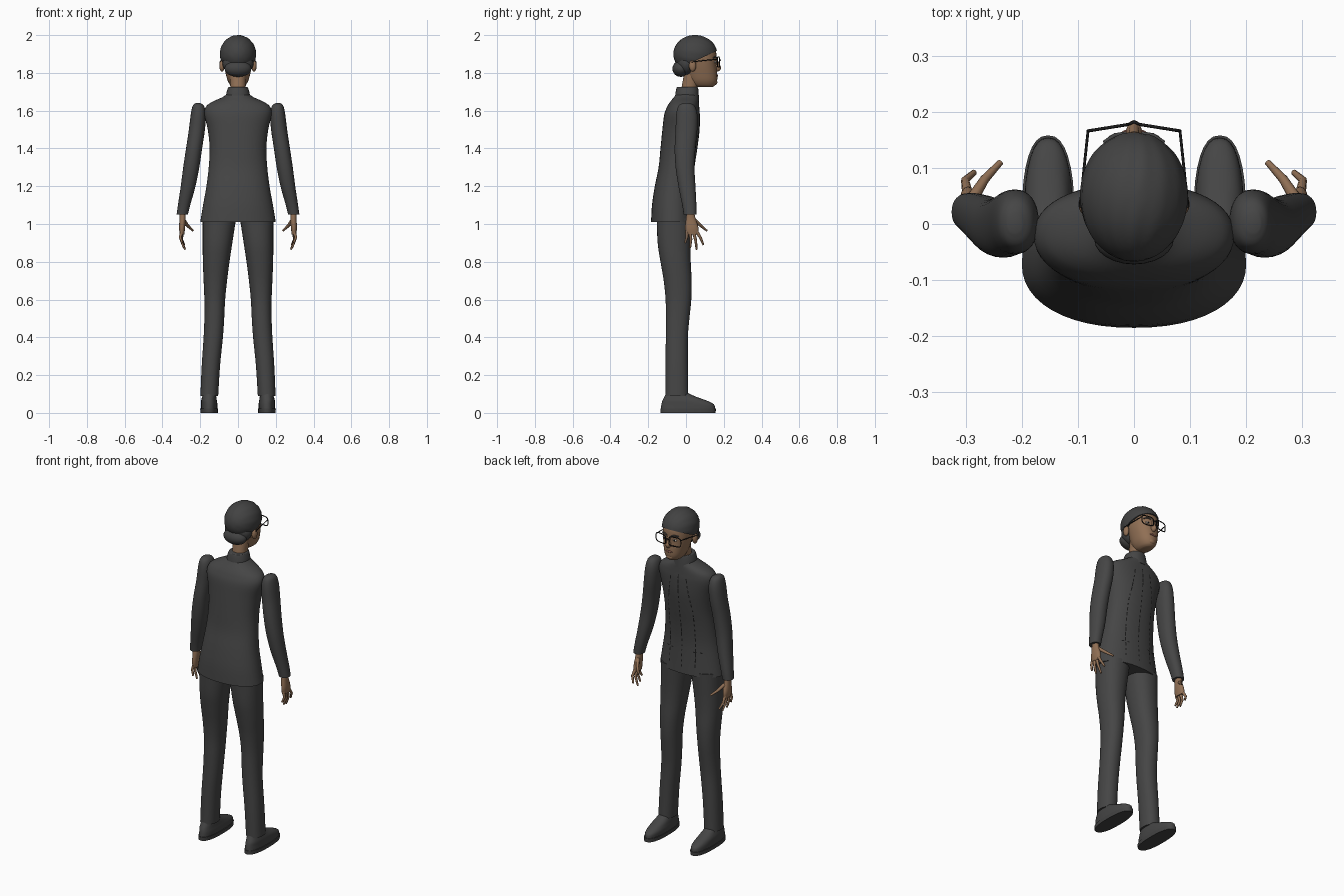
import bpy, bmesh, math, random
from mathutils import Vector

random.seed(4)
default_cube = bpy.data.objects.get("Cube")
if default_cube:
    bpy.data.objects.remove(default_cube, do_unlink=True)


def material(name, color):
    mat = bpy.data.materials.new(name)
    mat.use_nodes = True
    mat.diffuse_color = (*color, 1)
    shader = next(n for n in mat.node_tree.nodes if n.type == "BSDF_PRINCIPLED")
    shader.inputs["Base Color"].default_value = (*color, 1)
    return mat


SUIT = material("charcoal cloth", (.06, .06, .06))
HAIR = material("dark grey hair", (.055, .055, .055))
SKIN = material("brown skin", (.28, .16, .09))
BLACK = material("black", (.01, .01, .01))
LIPS = material("dark lips", (.19, .08, .06))
WHITE = material("eye white", (.6, .57, .52))


def finish(name, mesh, mat, mirror=False, angle=50):
    """Link a mesh as a smooth object, optionally mirrored across x."""
    obj = bpy.data.objects.new(name, mesh)
    bpy.context.scene.collection.objects.link(obj)
    mesh.materials.clear()
    mesh.materials.append(mat)
    mesh.polygons.foreach_set("use_smooth", [True] * len(mesh.polygons))
    mesh.set_sharp_from_angle(angle=math.radians(angle))
    if mirror:
        obj.modifiers.new("Mirror", "MIRROR").use_clip = False
    return obj


def from_bmesh(name, bm, mat, **options):
    bmesh.ops.recalc_face_normals(bm, faces=bm.faces)
    mesh = bpy.data.meshes.new(name)
    bm.to_mesh(mesh)
    bm.free()
    return finish(name, mesh, mat, **options)


def smooth_rows(rows, steps=4):
    """Catmull-Rom interpolation between cross-section rows."""
    out = []
    for i in range(len(rows) - 1):
        a, b, c, d = (rows[min(max(k, 0), len(rows) - 1)] for k in range(i - 1, i + 3))
        for s in range(steps):
            t = s / steps
            out.append([q + t / 2 * (r - p + t * (2*p - 5*q + 4*r - e + t * (3*(q - r) + e - p)))
                        for p, q, r, e in zip(a, b, c, d)])
    return out + [list(rows[-1])]


def loft(name, rows, mat, power=2.2, sides=32, **options):
    """Skin horizontal superellipse rings; each row is z, x min, x max, y min, y max."""
    bm = bmesh.new()
    rings = []
    for z, x0, x1, y0, y1 in smooth_rows(rows):
        ring = []
        for k in range(sides):
            a = math.tau * k / sides
            c, s = math.cos(a), math.sin(a)
            u = math.copysign(abs(c) ** (2 / power), c)
            v = math.copysign(abs(s) ** (2 / power), s)
            ring.append(bm.verts.new(((x0 + x1 + u * (x1 - x0)) / 2,
                                      (y0 + y1 + v * (y1 - y0)) / 2, z)))
        rings.append(ring)
    for low, high in zip(rings, rings[1:]):
        for k in range(sides):
            j = (k + 1) % sides
            bm.faces.new((low[k], low[j], high[j], high[k]))
    bm.faces.new(rings[0])
    bm.faces.new(rings[-1])
    return from_bmesh(name, bm, mat, **options)


def ellipsoid(name, center, radii, mat, **options):
    bm = bmesh.new()
    bmesh.ops.create_uvsphere(bm, u_segments=24, v_segments=16, radius=1)
    for v in bm.verts:
        v.co = Vector(center) + v.co * Vector(radii)
    return from_bmesh(name, bm, mat, **options)


def tube(name, points, radius, mat, closed=False, taper=1, **options):
    """Round tube along a path, converted to a mesh."""
    curve = bpy.data.curves.new(name, "CURVE")
    curve.dimensions = "3D"
    curve.bevel_depth = radius
    curve.bevel_resolution = 2
    curve.use_fill_caps = True
    spline = curve.splines.new("POLY")
    spline.points.add(len(points) - 1)
    for i, (point, co) in enumerate(zip(spline.points, points)):
        point.co = (*co, 1)
        point.radius = 1 + (taper - 1) * i / (len(points) - 1)
    spline.use_cyclic_u = closed
    temp = bpy.data.objects.new(name + " path", curve)
    bpy.context.scene.collection.objects.link(temp)
    mesh = bpy.data.meshes.new_from_object(temp.evaluated_get(bpy.context.evaluated_depsgraph_get()))
    bpy.data.objects.remove(temp, do_unlink=True)
    return finish(name, mesh, mat, **options)


def centered(rows):
    """Turn z, half width, y min, y max into full loft rows."""
    return [(z, -w, w, y0, y1) for z, w, y0, y1 in rows]


# Jacket and standing collar
jacket_rows = centered([
    (1.01, .2, -.185, .045), (1.1, .185, -.18, .04), (1.2, .167, -.165, .037),
    (1.3, .155, -.145, .045), (1.4, .15, -.135, .06), (1.5, .16, -.125, .072),
    (1.58, .178, -.115, .073), (1.62, .17, -.1, .07), (1.645, .14, -.085, .068),
    (1.67, .085, -.065, .066), (1.69, .055, -.05, .06)])
loft("jacket", jacket_rows, SUIT, sides=48)
loft("collar", centered([(1.65, .066, -.06, .07), (1.69, .062, -.056, .067),
                         (1.72, .053, -.05, .064), (1.725, .049, -.046, .06)]), SUIT)


def front_y(x, z):
    """Front surface of the jacket."""
    rows = smooth_rows(jacket_rows)
    a, b = next((p, q) for p, q in zip(rows, rows[1:]) if p[0] <= z <= q[0])
    t = (z - a[0]) / (b[0] - a[0])
    w, y0, y1 = (a[k] + t * (b[k] - a[k]) for k in (2, 3, 4))
    return (y0 + y1) / 2 + (y1 - y0) / 2 * (1 - min(1, abs(x / w)) ** 2.2) ** (1 / 2.2)


# Broken seam lines on the jacket front
bm = bmesh.new()
for x0, z0, x1, z1 in [(0, 1.05, 0, 1.62), (.085, 1.06, .08, 1.4), (.08, 1.4, .05, 1.6),
                       (-.085, 1.06, -.08, 1.4), (-.08, 1.4, -.05, 1.6),
                       (.06, 1.15, .12, 1.15), (-.12, 1.15, -.06, 1.15)]:
    count = round(math.hypot(x1 - x0, z1 - z0) / .03)
    across = Vector((z1 - z0, x0 - x1)).normalized() * .003
    for i in range(count):
        length = random.uniform(.3, .9)
        quad = []
        for t, side in ((0, -1), (0, 1), (length, 1), (length, -1)):
            f = (i + t) / count
            x = x0 + f * (x1 - x0) + side * across.x
            z = z0 + f * (z1 - z0) + side * across.y
            quad.append(bm.verts.new((x, front_y(x, z) + .002, z)))
        bm.faces.new(quad)
from_bmesh("jacket_seams", bm, BLACK)

# Sleeves
loft("sleeve", [
    (1.64, .2, .225, -.015, .02), (1.625, .18, .24, -.04, .045), (1.58, .17, .25, -.052, .06),
    (1.5, .175, .26, -.055, .06), (1.4, .19, .275, -.06, .05), (1.3, .205, .29, -.055, .045),
    (1.2, .225, .303, -.04, .05), (1.1, .253, .318, -.02, .055), (1.05, .265, .325, -.012, .055)],
    SUIT, mirror=True)

# Hands
loft("palm", [(1.07, .28, .312, .005, .042), (1.03, .277, .31, 0, .05),
              (.98, .28, .312, -.005, .066), (.945, .284, .308, 0, .066)], SKIN, sides=16, mirror=True)
for i, (tip_x, tip_y, tip_z) in enumerate([(.295, -.004, .9), (.287, .022, .875),
                                           (.28, .056, .865), (.285, .092, .89)]):
    base = Vector((.297, .005 + .017 * i, .96))
    tip = Vector((tip_x, tip_y, tip_z))
    knuckle = base.lerp(tip, .5) + Vector((.01, .004, 0))
    tube("finger", [base, knuckle, tip], .0095, SKIN, taper=.55, mirror=True)
tube("thumb", [(.288, .045, 1.02), (.266, .08, .99), (.238, .11, .965)], .011, SKIN,
     taper=.5, mirror=True)

# Trousers
loft("trouser_leg", [
    (1.03, .01, .187, -.155, .03), (.9, .03, .187, -.15, .025), (.8, .045, .186, -.135, .025),
    (.7, .058, .182, -.118, .03), (.6, .068, .178, -.108, .028), (.5, .073, .178, -.107, .018),
    (.4, .08, .182, -.107, .01), (.25, .095, .192, -.108, .01), (.09, .105, .199, -.108, .012)],
    SUIT, mirror=True)

# Shoes
loft("shoe_upper", [(.02, .11, .196, -.133, .154), (.045, .109, .196, -.13, .148),
                    (.065, .112, .195, -.125, .11), (.085, .115, .19, -.115, .055),
                    (.105, .12, .185, -.105, .01)], SUIT, power=2.4, mirror=True)
loft("shoe_sole", [(0, .107, .199, -.135, .157), (.022, .106, .2, -.136, .158)],
     HAIR, power=2.4, mirror=True)

# Neck and head
loft("neck", centered([(1.68, .043, -.03, .06), (1.73, .041, -.022, .063),
                       (1.8, .046, -.01, .1)]), SKIN)
loft("head", centered([
    (1.725, .025, .06, .14), (1.735, .04, .035, .155), (1.76, .055, .015, .165),
    (1.8, .066, 0, .165), (1.84, .075, -.01, .161), (1.88, .08, -.03, .162),
    (1.92, .078, -.04, .156), (1.95, .06, -.02, .13)]), SKIN)

# Face details
ellipsoid("nose", (0, .163, 1.827), (.014, .022, .02), SKIN)
tube("nose_bridge", [(0, .157, 1.875), (0, .172, 1.835)], .009, SKIN)
ellipsoid("lips", (0, .161, 1.786), (.023, .009, .007), LIPS)
ellipsoid("chin", (0, .152, 1.75), (.022, .014, .015), SKIN)
ellipsoid("ear", (.085, .035, 1.837), (.014, .019, .03), SKIN, mirror=True)
ellipsoid("eye", (.033, .154, 1.857), (.013, .006, .006), WHITE, mirror=True)
ellipsoid("iris", (.033, .158, 1.857), (.005, .003, .005), BLACK, mirror=True)
tube("eyebrow", [(.014, .161, 1.88), (.034, .158, 1.886), (.053, .145, 1.88)], .004,
     HAIR, mirror=True)

# Swept hair cut along a slanted hairline, with a low bun
bm = bmesh.new()
bmesh.ops.create_uvsphere(bm, u_segments=64, v_segments=24, radius=1)
for v in bm.verts:
    ridge = 1 + .008 * math.sin(14 * math.atan2(v.co.z, v.co.x) + 3 * v.co.y)
    v.co = Vector((0, .049, 1.9)) + v.co * Vector((.096, .116, .1)) * ridge
bmesh.ops.bisect_plane(bm, geom=bm.verts[:] + bm.edges[:] + bm.faces[:], clear_inner=True,
                       plane_co=(0, .16, 1.915), plane_no=(0, -.46, 1))
bmesh.ops.holes_fill(bm, edges=[e for e in bm.edges if e.is_boundary], sides=0)
from_bmesh("swept_hair", bm, HAIR)
ellipsoid("nape_hair", (0, .005, 1.85), (.082, .055, .065), HAIR)
ellipsoid("hair_bun", (0, -.027, 1.822), (.071, .045, .043), HAIR)

# Glasses
rim = []
for k in range(20):
    a = math.tau * k / 20
    c, s = math.cos(a), math.sin(a)
    x = .046 + .036 * math.copysign(abs(c) ** .5, c)
    rim.append((x, .179 - .16 * x, 1.857 + .027 * math.copysign(abs(s) ** .5, s)))
tube("glasses_rim", rim, .0028, BLACK, closed=True, mirror=True)
tube("glasses_temple", [(.082, .165, 1.872), (.089, .1, 1.866), (.096, .03, 1.858)], .0025,
     BLACK, mirror=True)
tube("glasses_bridge", [(-.011, .177, 1.864), (0, .182, 1.868), (.011, .177, 1.864)], .0028, BLACK)
